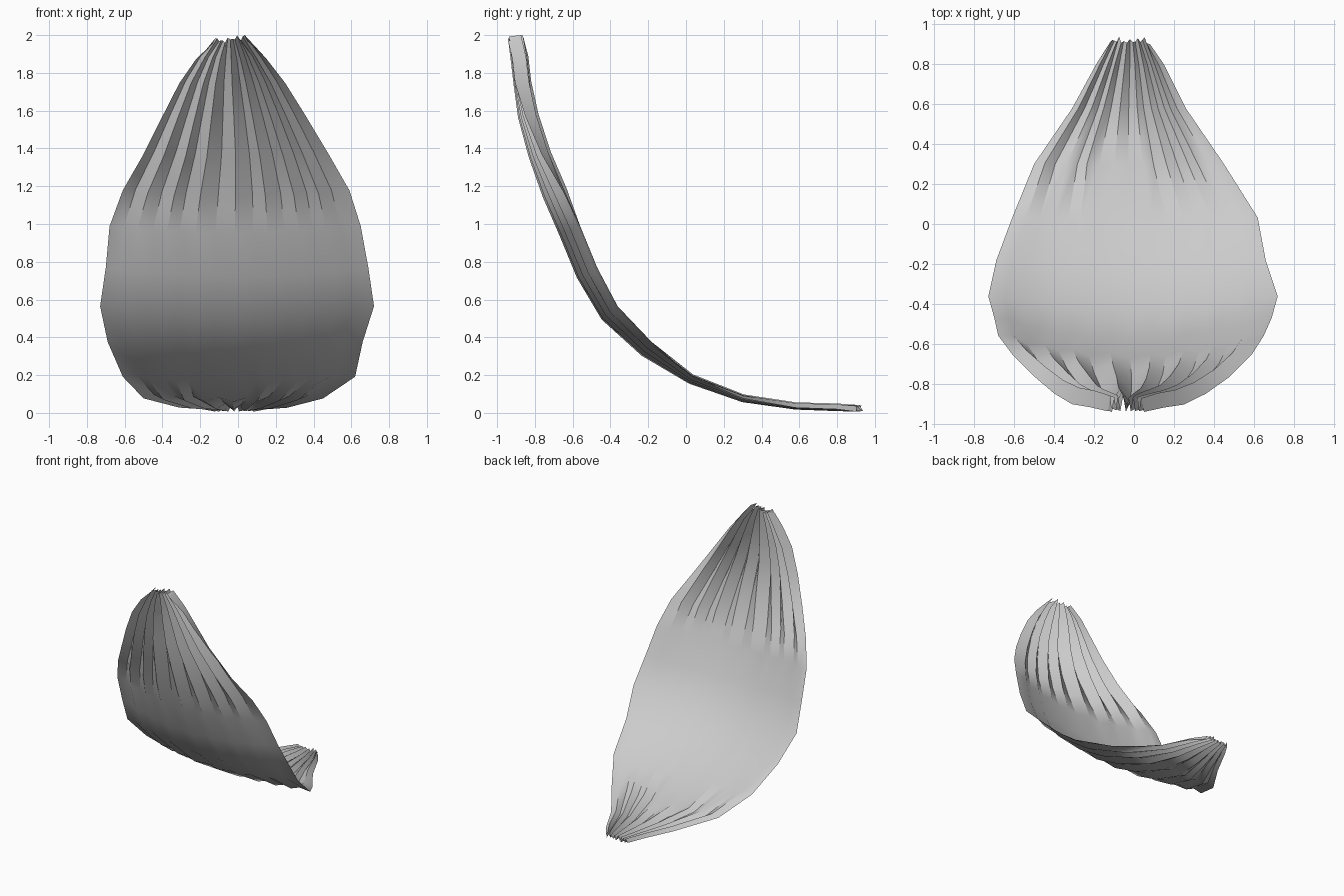
import bpy, bmesh, random
from mathutils import Vector

if "Cube" in bpy.data.objects:
    bpy.data.objects.remove(bpy.data.objects["Cube"])

random.seed(4)

# Rows along the spine: y, z, left x, right x, edge lift, pleat depth
ROWS = [
    (-0.90, 1.98, -0.13, 0.05, 0.00, 0.038),
    (-0.885, 1.88, -0.22, 0.15, 0.01, 0.040),
    (-0.87, 1.75, -0.31, 0.25, 0.01, 0.040),
    (-0.85, 1.57, -0.40, 0.36, 0.04, 0.036),
    (-0.80, 1.36, -0.50, 0.48, 0.07, 0.030),
    (-0.735, 1.15, -0.61, 0.59, 0.11, 0.022),
    (-0.66, 0.95, -0.68, 0.65, 0.12, 0.012),
    (-0.57, 0.72, -0.70, 0.69, 0.12, 0.008),
    (-0.44, 0.50, -0.73, 0.72, 0.11, 0.008),
    (-0.23, 0.31, -0.69, 0.66, 0.09, 0.008),
    (0.02, 0.165, -0.61, 0.62, 0.04, 0.010),
    (0.30, 0.070, -0.50, 0.45, 0.02, 0.012),
    (0.58, 0.033, -0.31, 0.26, 0.01, 0.014),
    (0.80, 0.026, -0.19, 0.15, 0.01, 0.015),
    (0.92, 0.024, -0.12, 0.08, 0.00, 0.016),
]
COLS = 16

# Uneven pleat spacing and depth across the leaf
spacing = [0.0]
for i in range(COLS):
    spacing.append(spacing[-1] + random.uniform(0.75, 1.25))
us = [s / spacing[-1] for s in spacing]
depth = [random.uniform(0.75, 1.15) * (1 if i % 2 else -1) for i in range(COLS + 1)]

bm = bmesh.new()
grid = []
for r, (y, z, xl, xr, lift, pleat) in enumerate(ROWS):
    a, b = ROWS[max(r - 1, 0)], ROWS[min(r + 1, len(ROWS) - 1)]
    along = Vector((0, b[0] - a[0], b[1] - a[1])).normalized()
    normal = Vector((0, -along.z, along.y))
    line = []
    for i, u in enumerate(us):
        off = lift * (2 * u - 1) ** 2 + pleat * depth[i]
        p = Vector((xl + (xr - xl) * u, y, z)) + normal * off
        if r in (0, len(ROWS) - 1):           # ragged ends
            p += along * random.uniform(-0.02, 0.02)
        p.z = min(max(p.z, 0.0), 2.0)
        line.append(bm.verts.new(p))
    grid.append(line)

for r in range(len(ROWS) - 1):
    for i in range(COLS):
        bm.faces.new((grid[r][i], grid[r + 1][i], grid[r + 1][i + 1], grid[r][i + 1]))

# Curved pleated leaf
mesh = bpy.data.meshes.new("pleated_leaf")
bm.to_mesh(mesh)
bm.free()
leaf = bpy.data.objects.new("pleated_leaf", mesh)
bpy.context.collection.objects.link(leaf)
bpy.context.view_layer.objects.active = leaf
leaf.select_set(True)
bpy.ops.object.shade_smooth_by_angle(angle=0.6)
